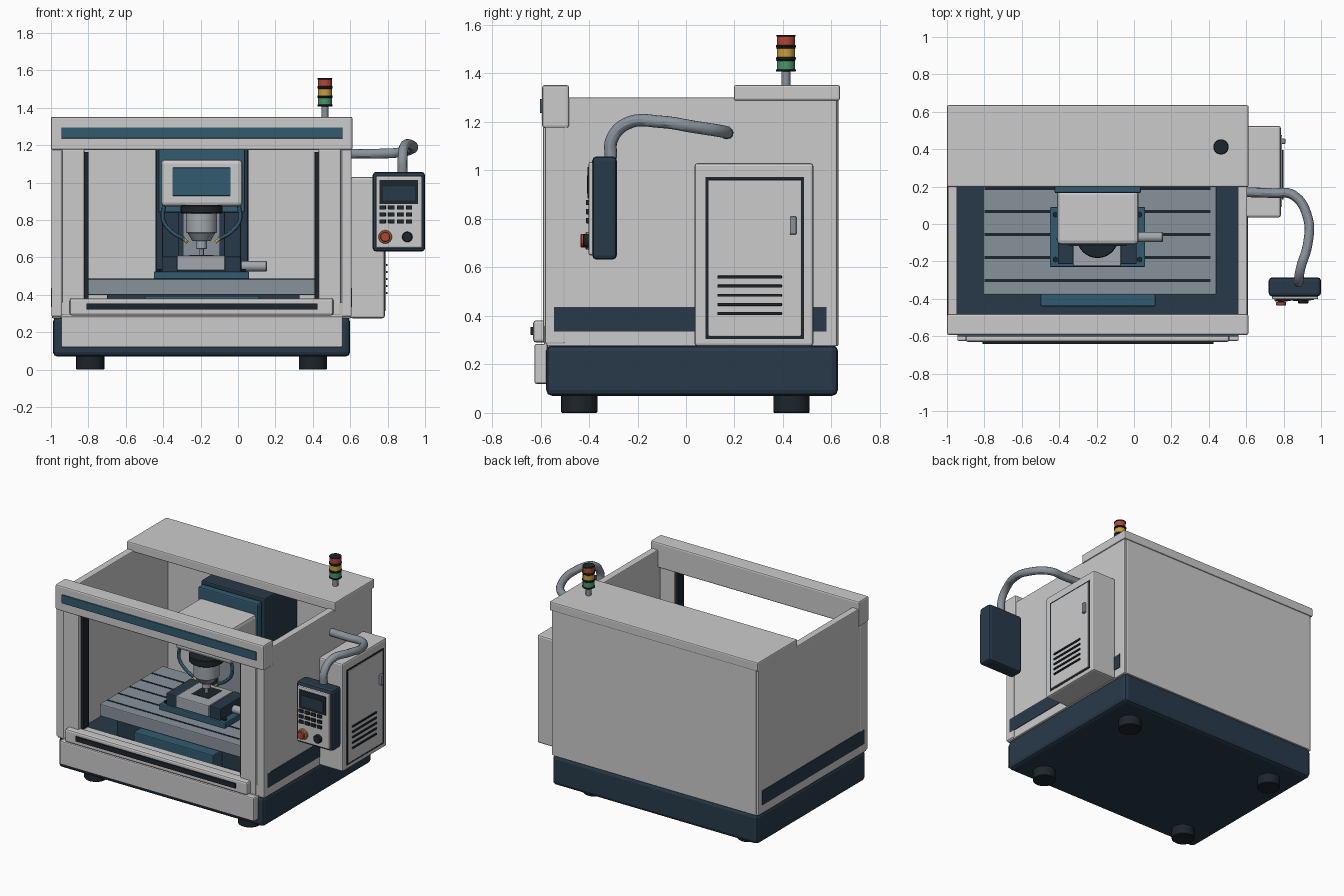
import bpy, math

if "Cube" in bpy.data.objects:
    bpy.data.objects.remove(bpy.data.objects["Cube"])

def mat(name, *c):
    m = bpy.data.materials.new(name)
    m.diffuse_color = (*c, 1)
    m.use_nodes = True
    m.node_tree.nodes["Principled BSDF"].inputs["Base Color"].default_value = m.diffuse_color
    return m

NAVY = mat("navy", .021, .042, .067)
BLACK = mat("black", .012, .019, .025)
TEAL = mat("teal", .032, .105, .16)
STEEL = mat("steel", .25, .29, .33)
CHROME = mat("chrome", .36, .39, .42)
RED = mat("red", .45, .06, .035)
AMBER = mat("amber", .60, .33, .05)
GREEN = mat("green", .07, .30, .14)

def finish(o, name, m, bevel=0, seg=2):
    o.name = name
    if m:
        o.data.materials.append(m)
    if bevel:
        b = o.modifiers.new("bevel", 'BEVEL')
        b.width, b.segments, b.limit_method = bevel, seg, 'ANGLE'
    return o

def box(name, x, y, z, m=None, bevel=0.006):
    """Box from (min, max) pairs."""
    bpy.ops.mesh.primitive_cube_add(size=1, location=[sum(a) / 2 for a in (x, y, z)])
    o = bpy.context.object
    o.scale = [a[1] - a[0] for a in (x, y, z)]
    bpy.ops.object.transform_apply(location=False, rotation=False, scale=True)
    return finish(o, name, m, bevel)

def cyl(name, loc, r, length, m=None, axis='Z', r2=None, bevel=0.004, n=32):
    """Cylinder or cone centred at loc; r is the low end, r2 the high end."""
    rot = {'Z': (0, 0, 0), 'X': (0, math.pi / 2, 0), 'Y': (math.pi / 2, 0, 0)}[axis]
    bpy.ops.mesh.primitive_cone_add(vertices=n, radius1=r, radius2=r if r2 is None else r2,
                                    depth=length, location=loc, rotation=rot)
    bpy.ops.object.shade_smooth_by_angle()
    return finish(bpy.context.object, name, m, bevel, 1)

def tube(name, pts, r, m):
    c = bpy.data.curves.new(name, 'CURVE')
    c.dimensions, c.bevel_depth, c.bevel_resolution = '3D', r, 4
    c.resolution_u, c.use_fill_caps = 8, True
    s = c.splines.new('BEZIER')
    s.bezier_points.add(len(pts) - 1)
    for p, co in zip(s.bezier_points, pts):
        p.co = co
        p.handle_left_type = p.handle_right_type = 'AUTO'
    o = bpy.data.objects.new(name, c)
    bpy.context.collection.objects.link(o)
    bpy.ops.object.select_all(action='DESELECT')
    o.select_set(True)
    bpy.context.view_layer.objects.active = o
    bpy.ops.object.convert(target='MESH')
    o = bpy.context.object
    bpy.ops.object.shade_smooth_by_angle()
    return finish(o, name, m)

CX = -.195   # machine centre line

# Base and feet
box("base", (-.99, .60), (-.577, .627), (.07, .28), NAVY, .025)
box("base_front_panel", (-.945, .56), (-.625, -.57), (.12, .285), None, .008)
for x in (-.79, .40):
    for y in (-.44, .435):
        cyl("foot", (x, y, .0375), .075, .075, BLACK)

# Enclosure
for s, n in ((-1, "left"), (1, "right")):
    def mx(a, b):                       # mirrored x range about the centre line
        return tuple(sorted((CX + s * a, CX + s * b)))
    box(n + "_wall", mx(.75, .80), (-.575, .622), (.275, 1.30))
    box(n + "_side_stripe", mx(.79, .804), (-.545, .58), (.335, .437), NAVY, .002)
    box(n + "_front_post", mx(.625, .745), (-.59, -.49), (.29, 1.18), None, .008)
    box(n + "_wall_front_trim", mx(.748, .803), (-.582, -.50), (.285, 1.18))
    box(n + "_door_seal", mx(.605, .627), (-.565, -.50), (.38, 1.165), BLACK, .002)
box("back_wall", (-.98, .59), (.575, .628), (.275, 1.30))
box("rear_lid", (-1.0, .612), (.197, .635), (1.288, 1.352), None, .008)
box("front_header", (-1.0, .612), (-.593, -.482), (1.175, 1.352), None, .01)
box("header_stripe", (-.945, .56), (-.602, -.585), (1.237, 1.295), TEAL, .002)
box("lower_frame", (-.945, .56), (-.585, -.48), (.275, .36))
box("front_sill", (-.90, .51), (-.63, -.56), (.29, .382), None, .012)
box("sill_stripe", (-.81, .425), (-.641, -.62), (.322, .355), BLACK, .002)

# Table with T slots
box("saddle", (-.50, .115), (-.44, .20), (.27, .395), TEAL)
box("table_support", (-.70, .33), (-.34, .30), (.27, .41), NAVY)
box("table", (-.807, .44), (-.378, .32), (.40, .485), STEEL)
for i in range(5):
    y = -.302 + i * .123
    box("table_slot", (-.80, .41), (y - .007, y + .007), (.47, .487), BLACK, 0)

# Column, rails and head
box("column", (-.44, .055), (.22, .58), (.27, 1.22), NAVY, .01)
box("column_cover", (CX - .10, CX + .10), (.195, .23), (.485, 1.15), STEEL)
for x in (-.36, -.03):
    box("column_rail", (x - .045, x + .045), (.17, .23), (.485, 1.19), NAVY)
box("head_carriage", (-.425, .037), (.165, .215), (.84, 1.20), TEAL, .008)
box("spindle_head", (-.413, .025), (-.11, .18), (.873, 1.125), None, .022)
box("head_display", (-.35, -.04), (-.117, -.10), (.93, 1.08), TEAL, .003)

# Spindle and tool
Y = -.07
cyl("spindle_collar", (CX, Y, .858), .112, .045, BLACK)
cyl("spindle_nose", (CX, Y, .785), .083, .11, CHROME)
cyl("spindle_taper", (CX, Y, .71), .048, .045, STEEL, r2=.075)
cyl("tool_holder", (CX, Y, .675), .028, .06, CHROME)
cyl("cutting_tool", (CX, Y, .633), .012, .05, STEEL, bevel=0, n=16)

# Coolant hoses
for s in (-1, 1):
    p = [(.20, .88), (.205, .80), (.155, .735), (.095, .70), (.075, .68)]
    q = [(CX + s * a, Y - .01, z) for a, z in p]
    tube("coolant_hose", q[:4], .011, TEAL)
    tube("coolant_nozzle", q[3:], .009, AMBER)

# Vise and workpiece
box("vise_base", (-.45, .06), (-.23, .09), (.484, .525), TEAL)
box("vise_bed", (-.40, .01), (-.19, .06), (.52, .545), NAVY)
for x in (-.42, .03):
    for y in (-.19, .05):
        cyl("vise_bolt", (x, y, .53), .016, .016, BLACK, n=6, bevel=0)
for x in (-.365, -.028):
    box("vise_jaw", (x - .042, x + .042), (-.215, .06), (.52, .605), NAVY)
box("workpiece", (-.325, -.07), (-.225, .05), (.53, .61), CHROME)
box("workpiece_pocket", (-.26, -.13), (-.14, .01), (.60, .612), BLACK, 0)
cyl("vise_screw", (.085, Y, .553), .027, .14, CHROME, 'X')

# Electrical cabinet
box("cabinet", (.60, .785), (.035, .525), (.275, 1.03), None, .012)
box("cabinet_door_gap", (.77, .787), (.08, .487), (.305, .972), BLACK, 0)
box("cabinet_door", (.77, .792), (.092, .475), (.317, .96), None, .003)
box("cabinet_handle", (.785, .81), (.428, .456), (.735, .81), STEEL)
for i in range(5):
    z = .41 + i * .0375
    box("cabinet_louvre", (.785, .80), (.13, .395), (z - .006, z + .006), BLACK, .002)

# Pendant arm and control pendant
tube("pendant_arm", [(.59, .17, 1.155), (.74, .165, 1.155), (.85, .155, 1.16), (.93, .03, 1.18),
                     (.93, -.10, 1.20), (.89, -.24, 1.195), (.88, -.305, 1.13), (.88, -.31, 1.05)],
     .026, STEEL)
box("pendant_body", (.72, 1.0), (-.387, -.285), (.632, 1.058), NAVY, .018)
box("pendant_face", (.737, .985), (-.402, -.38), (.65, 1.035), None, .008)
box("pendant_screen", (.757, .963), (-.406, -.39), (.885, 1.015), BLACK, .002)
box("pendant_readout", (.775, .945), (-.408, -.39), (.905, .98), NAVY, 0)
for x in (.773, .82, .867, .914):
    for z in (.868, .83, .793):
        box("pendant_key", (x - .017, x + .017), (-.412, -.395), (z - .011, z + .011), BLACK, .002)
cyl("stop_ring", (.787, -.405, .71), .036, .02, AMBER, 'Y')
cyl("stop_stem", (.787, -.417, .71), .018, .02, BLACK, 'Y')
cyl("stop_button", (.787, -.426, .71), .027, .02, RED, 'Y')
cyl("feed_knob", (.905, -.411, .71), .028, .028, BLACK, 'Y')

# Signal tower
def tower(name, z0, z1, r, m):
    cyl(name, (.465, .412, (z0 + z1) / 2), r, z1 - z0, m, bevel=.002)

tower("tower_pole", 1.345, 1.41, .018, STEEL)
for i, (n, m) in enumerate((("green", GREEN), ("amber", AMBER), ("red", RED))):
    z = 1.408 + i * .05
    tower("tower_ring", z, z + .009, .041, BLACK)
    tower(n + "_lamp", z + .007, z + .048, .037, m)
    tower("tower_band", z + .044, z + .051, .04, BLACK)
